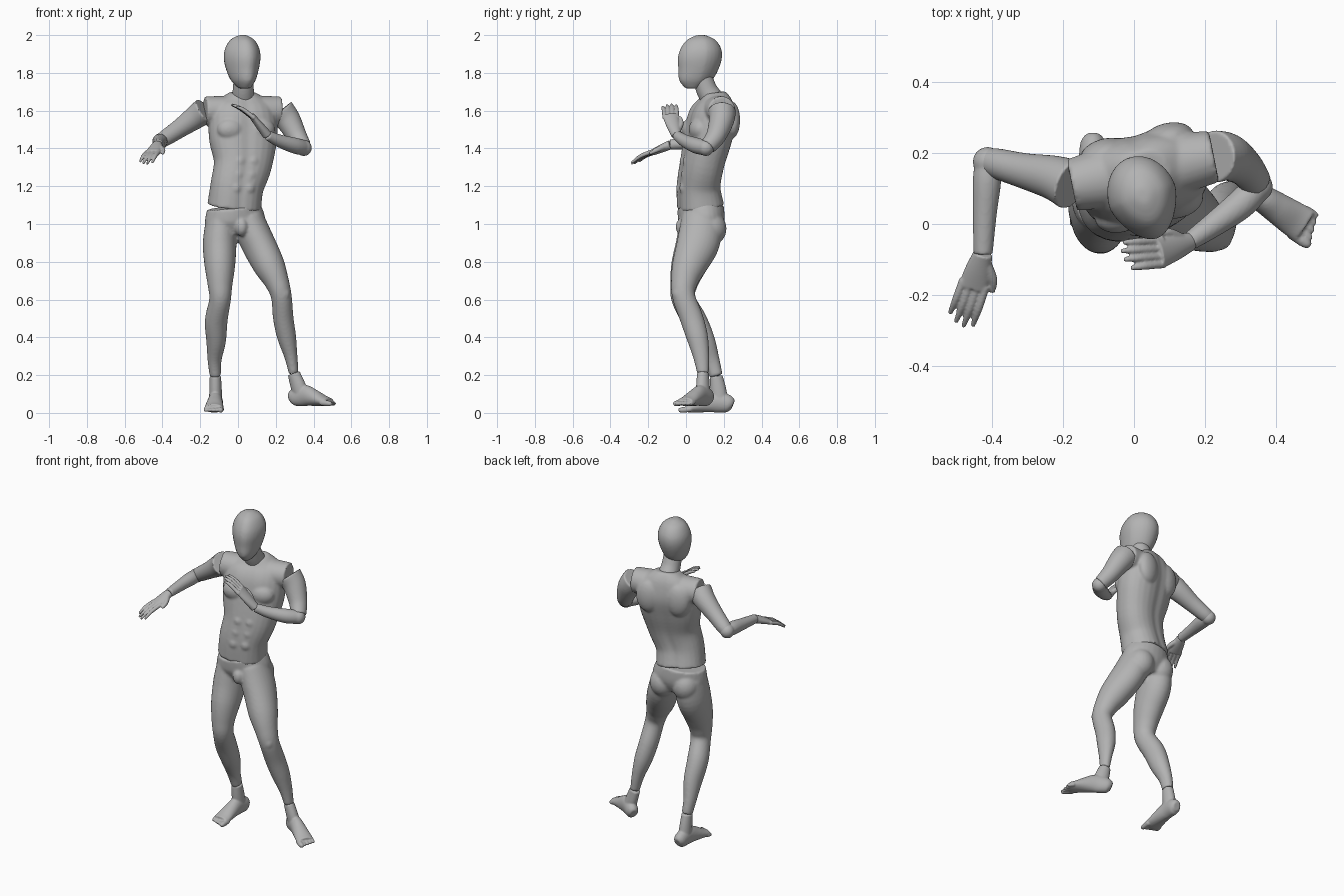
import bpy, bmesh, math
from mathutils import Vector, Matrix

if "Cube" in bpy.data.objects:
    bpy.data.objects.remove(bpy.data.objects["Cube"])

grey = bpy.data.materials.new("mannequin grey")
grey.use_nodes = True
GREY = (.45, .45, .45, 1)
grey.diffuse_color = GREY
grey.node_tree.nodes["Principled BSDF"].inputs["Base Color"].default_value = GREY

RING, STEPS = 28, 5
X, Z = Vector((1, 0, 0)), Vector((0, 0, 1))


def spline(rows):
    """Smoothly interpolate the key sections."""
    out = []
    for i in range(len(rows) - 1):
        before, start = rows[max(i - 1, 0)], rows[i]
        end, after = rows[i + 1], rows[min(i + 2, len(rows) - 1)]
        for k in range(STEPS):
            t = k / STEPS
            out.append([b + t / 2 * (c - a + t * (2 * a - 5 * b + 4 * c - d + t * (3 * b - a - 3 * c + d)))
                        for a, b, c, d in zip(before, start, end, after)])
    out.append(list(rows[-1]))
    return out


def loft(bm, rows, side=X, axis=None, boxy=2, groove=0, taper=0):
    """Closed tube through sections of x, y, z, half width, half depth."""
    path = spline([r if len(r) > 4 else (*r, r[-1]) for r in rows])
    rings = []
    for i, (x, y, z, wide, deep) in enumerate(path):
        ahead, behind = path[min(i + 1, len(path) - 1)], path[max(i - 1, 0)]
        t = axis or (Vector(ahead[:3]) - Vector(behind[:3])).normalized()
        u = (side - t * side.dot(t)).normalized()
        v = t.cross(u)
        ring = []
        for k in range(RING):
            a = math.tau * k / RING
            c, s = math.cos(a), math.sin(a)
            r = (abs(c) ** boxy + abs(s) ** boxy) ** (-1 / boxy)
            r *= 1 - groove * math.exp(-(c / .2) ** 2)
            w = wide * (1 - taper * max(-s, 0))
            ring.append(bm.verts.new(Vector((x, y, z)) + u * c * r * w + v * s * r * deep))
        rings.append(ring)
    faces = [bm.faces.new(rings[0][::-1]), bm.faces.new(rings[-1])]
    for low, high in zip(rings, rings[1:]):
        for k in range(RING):
            n = (k + 1) % RING
            faces.append(bm.faces.new((low[k], low[n], high[n], high[k])))
    bmesh.ops.recalc_face_normals(bm, faces=faces)


def blob(bm, centre, size, yaw=0):
    """Ellipsoid that swells a muscle or joint."""
    m = Matrix.Translation(centre) @ Matrix.Rotation(yaw, 4, "Z") @ Matrix.Diagonal((*size, 1))
    bmesh.ops.create_uvsphere(bm, u_segments=24, v_segments=14, radius=1, matrix=m)


def finish(name, bm, voxel=.008, smooth=4):
    """Fuse the overlapping pieces into one smooth skin."""
    mesh = bpy.data.meshes.new(name)
    bm.to_mesh(mesh)
    bm.free()
    mesh.materials.append(grey)
    obj = bpy.data.objects.new(name, mesh)
    bpy.context.collection.objects.link(obj)
    fuse = obj.modifiers.new("fuse", "REMESH")
    fuse.mode, fuse.voxel_size, fuse.use_smooth_shade = "VOXEL", voxel, True
    relax = obj.modifiers.new("relax", "SMOOTH")
    relax.factor, relax.iterations = .5, smooth


def limb(name, rows, side=X, joint=None):
    bm = bmesh.new()
    loft(bm, rows, side)
    if joint:
        blob(bm, rows[0][:3], [joint] * 3)
    finish(name, bm, .006, 3)


# Head, turned to its left, narrower toward the face
turn = math.radians(20)
facing = Vector((math.cos(turn), math.sin(turn), 0))
bm = bmesh.new()
loft(bm, [(.036, .035, 1.718, .03, .04), (.03, .05, 1.76, .064, .09), (.026, .065, 1.82, .087, .11),
          (.025, .073, 1.88, .098, .12), (.025, .078, 1.93, .091, .11),
          (.025, .08, 1.975, .064, .077), (.025, .08, 2, .02, .024)],
     facing, Z, taper=.22)
finish("head", bm)

# Neck
limb("neck", [(.027, .14, 1.66, .062), (.028, .11, 1.71, .056), (.03, .085, 1.78, .053)])

# Torso with chest, stomach and shoulder muscles
twist = math.radians(14)
across = Vector((math.cos(twist), math.sin(twist), 0))
front = Vector((math.sin(twist), -math.cos(twist), 0))
bm = bmesh.new()
loft(bm, [(-.02, .077, 1.09, .143, .122), (-.005, .067, 1.2, .141, .112), (.025, .085, 1.32, .156, .112),
          (.027, .115, 1.45, .182, .12), (.026, .138, 1.56, .18, .122),
          (.025, .15, 1.64, .15, .095), (.026, .145, 1.695, .07, .06)],
     across, boxy=2.3, groove=.07)
for s in (-1, 1):
    hub = Vector((.025, .15, 1.6))
    end = hub + s * Vector((.2, .04, 0))
    mid = (hub + end) / 2
    loft(bm, [(*hub, .09, .08), (*mid, .085, .078), (*end, .074, .076)], Vector((0, 1, 0)))
    blob(bm, Vector((.026, .112, 1.5)) + across * s * .082 + front * .068, (.075, .05, .06), twist)
    blob(bm, Vector((.026, .145, 1.55)) + across * s * .09 - front * .075, (.075, .045, .1), twist)
    for row in range(3):
        core = Vector((.002 + .011 * row, .068 + .009 * row, 1.19 + .07 * row))
        blob(bm, core + across * s * .036 + front * .09, (.032, .024, .034), twist)
finish("torso", bm)

# Hips and both legs in one skin
bm = bmesh.new()
loft(bm, [(-.023, .077, 1.09, .144, .122), (-.015, .082, 1.01, .162, .118), (-.01, .08, .94, .12, .085)], across)
loft(bm, [(-.09, .08, 1.02, .08, .11), (-.097, .062, .9, .089, .115), (-.096, .015, .78, .081, .095),
          (-.095, -.012, .68, .066, .073), (-.095, -.013, .6, .057, .063), (-.115, .045, .49, .06, .066),
          (-.116, .095, .38, .052, .06), (-.124, .135, .28, .037, .043), (-.12, .16, .195, .03, .035)])
loft(bm, [(.05, .085, 1.02, .09, .11), (.105, .065, .9, .09, .113), (.165, .017, .78, .083, .092),
          (.203, -.008, .7, .066, .072), (.229, -.013, .62, .055, .061), (.24, .03, .5, .054, .062),
          (.258, .06, .4, .05, .057), (.28, .08, .3, .035, .043), (.295, .09, .21, .026, .031)])
for centre in ((-.085, .12, .985), (.065, .13, .975)):
    blob(bm, centre, (.08, .085, .09), twist)
for centre in ((-.095, -.042, .615), (.24, -.04, .63)):
    blob(bm, centre, (.036, .034, .045))
blob(bm, (.018, -.015, .985), (.035, .04, .05), twist)
finish("hips_and_legs", bm)


def foot(name, ankle, base, ahead, inner):
    """Foot along the heading, with five toes; inner is the big toe side."""
    f = Vector(ahead).normalized()
    lateral = Vector((-f.y, f.x, 0)) * inner
    base = Vector(base)
    bm = bmesh.new()
    profile = [(-.068, .04, .022, .026), (-.045, .048, .036, .046), (.02, .058, .038, .056),
               (.08, .046, .044, .044), (.14, .03, .05, .029), (.175, .024, .05, .022)]
    loft(bm, [(*(base + f * d + Z * h), w, t) for d, h, w, t in profile], lateral)
    low = base + Z * .06
    middle = (Vector(ankle) + low) / 2
    loft(bm, [(*ankle, .03, .034), (*middle, .033, .042), (*low, .035, .045)], lateral)
    for k in range(5):
        size = .015 if k == 0 else .011
        root = base + f * .15 + lateral * (.038 - .02 * k) + Z * .02
        tip = root + f * (.068 - .007 * k) - Z * .006
        loft(bm, [(*root, size), (*root.lerp(tip, .7), size), (*tip, size * .6)], lateral)
    finish(name, bm, .005, 3)


foot("right_foot", (-.12, .16, .195), (-.118, .18, 0), (-.06, -1, 0), 1)
foot("left_foot", (.295, .09, .21), (.335, .09, .034), (.83, -.55, 0), -1)

# Arms
limb("right_upper_arm", [(-.176, .11, 1.6, .072), (-.225, .13, 1.565, .063), (-.31, .15, 1.505, .05),
                         (-.385, .17, 1.455, .043), (-.415, .178, 1.437, .036)], Z)
limb("right_forearm", [(-.412, .175, 1.437, .036), (-.414, .12, 1.437, .04), (-.42, .03, 1.43, .034),
                       (-.425, -.085, 1.42, .027)], joint=.042)
limb("left_upper_arm", [(.226, .19, 1.6, .074), (.265, .188, 1.55, .067), (.312, .158, 1.465, .053),
                        (.345, .115, 1.41, .044)], Vector((0, 1, 0)))
limb("left_forearm", [(.348, .105, 1.403, .04), (.3, .055, 1.415, .042), (.22, -.005, 1.44, .034),
                      (.155, -.05, 1.47, .026)], Z, joint=.043)


def hand(name, wrist, knuckle, tip, spread, bend):
    """Palm, four fingers and a thumb; spread points to the thumb side."""
    wrist, knuckle, tip, bend = map(Vector, (wrist, knuckle, tip, bend))
    spread = Vector(spread).normalized()
    bm = bmesh.new()
    mid = wrist.lerp(knuckle, .5)
    loft(bm, [(*wrist, .027, .025), (*mid, .037, .021), (*knuckle, .042, .015)], spread)
    for k in range(4):
        offset = spread * (.033 - .022 * k)
        reach = (.92, 1, .95, .78)[k]
        root = knuckle.lerp(wrist, .15) + offset
        end = knuckle.lerp(tip, reach) + offset * 1.1
        joint = root.lerp(end, .55) + bend
        loft(bm, [(*root, .0115), (*joint, .0105), (*end, .0065)], spread)
    base = wrist.lerp(knuckle, .3) + spread * .02
    joint = wrist.lerp(knuckle, .65) + spread * .048 - bend * .5
    end = knuckle + spread * .056 - bend
    loft(bm, [(*base, .016), (*joint, .013), (*end, .007)], spread)
    finish(name, bm, .004, 3)


hand("right_hand", (-.425, -.083, 1.42), (-.453, -.18, 1.377), (-.492, -.285, 1.318),
     (.95, -.28, .05), (0, -.003, .008))
hand("left_hand", (.157, -.05, 1.468), (.07, -.085, 1.577), (-.035, -.088, 1.633),
     (-.1, 1, 0), (-.006, 0, .012))
